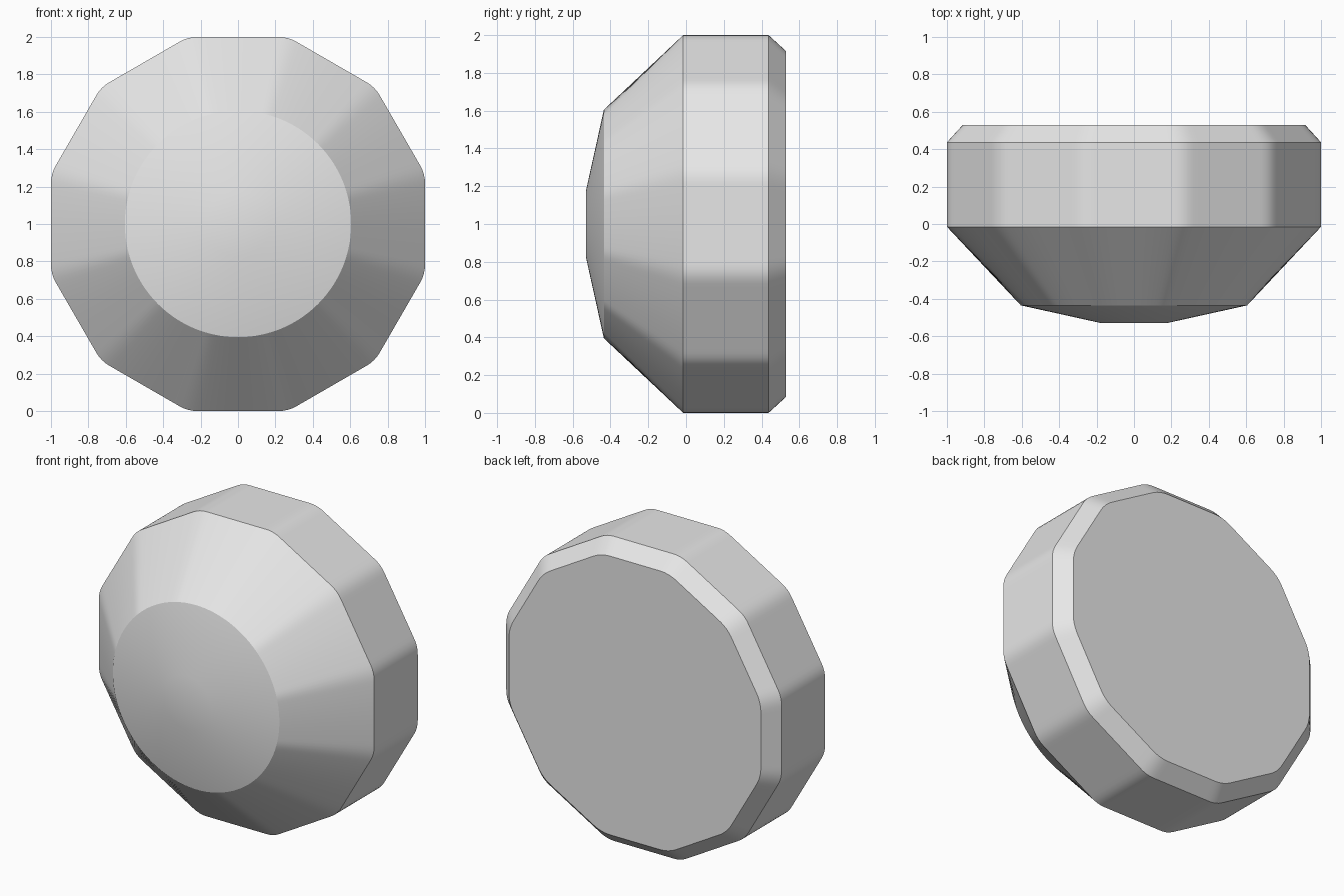
import bpy
import bmesh
import math

# Remove the default cube
cube = bpy.data.objects.get("Cube")
if cube:
    bpy.data.objects.remove(cube, do_unlink=True)

SIDES = 12
STEPS = 240
HALF = math.pi / SIDES


def circle(radius):
    return lambda angle: radius


def rounded_polygon(apothem, trim):
    """Radius by angle of a polygon whose corners are filleted back by trim."""
    fillet = trim / math.tan(HALF)
    centre = (apothem - fillet) / math.cos(HALF)
    flat_end = math.atan((apothem * math.tan(HALF) - trim) / apothem)

    def radius(angle):
        off = abs((angle + HALF) % (2 * HALF) - HALF)
        if off <= flat_end:
            return apothem / math.cos(off)
        phi = HALF - off
        return centre * math.cos(phi) + math.sqrt(fillet ** 2 - (centre * math.sin(phi)) ** 2)

    return radius


# Cross-sections from the shallow front dome to the chamfered back
sections = [
    (-0.53, circle(0.175)),
    (-0.435, circle(0.605)),
    (-0.015, rounded_polygon(1.0, 0.05)),
    (0.437, rounded_polygon(1.0, 0.05)),
    (0.53, rounded_polygon(0.915, 0.065)),
]

bm = bmesh.new()
rings = []
for y, radius in sections:
    ring = []
    for i in range(STEPS):
        a = 2 * math.pi * i / STEPS
        r = radius(a)
        ring.append(bm.verts.new((r * math.cos(a), y, 1 + r * math.sin(a))))
    rings.append(ring)

# Side walls between neighbouring sections
for low, high in zip(rings, rings[1:]):
    for i in range(STEPS):
        j = (i + 1) % STEPS
        bm.faces.new((low[i], low[j], high[j], high[i]))

# Front tip as a fan, back as one flat face
tip = bm.verts.new((0, sections[0][0], 1))
for i in range(STEPS):
    bm.faces.new((tip, rings[0][(i + 1) % STEPS], rings[0][i]))
bm.faces.new(rings[-1])
bmesh.ops.recalc_face_normals(bm, faces=bm.faces[:])

mesh = bpy.data.meshes.new("knob_body")
bm.to_mesh(mesh)
bm.free()
knob = bpy.data.objects.new("knob_body", mesh)
bpy.context.collection.objects.link(knob)

# Plain grey material
grey = bpy.data.materials.new("light_grey")
grey.use_nodes = True
colour = (0.8, 0.8, 0.8, 1)
grey.diffuse_color = colour
for node in grey.node_tree.nodes:
    if node.type == 'BSDF_PRINCIPLED':
        node.inputs["Base Color"].default_value = colour
mesh.materials.append(grey)

# Smooth shading with crisp section edges
for other in bpy.context.selected_objects:
    other.select_set(False)
bpy.context.view_layer.objects.active = knob
knob.select_set(True)
bpy.ops.object.shade_smooth_by_angle(angle=math.radians(25))
